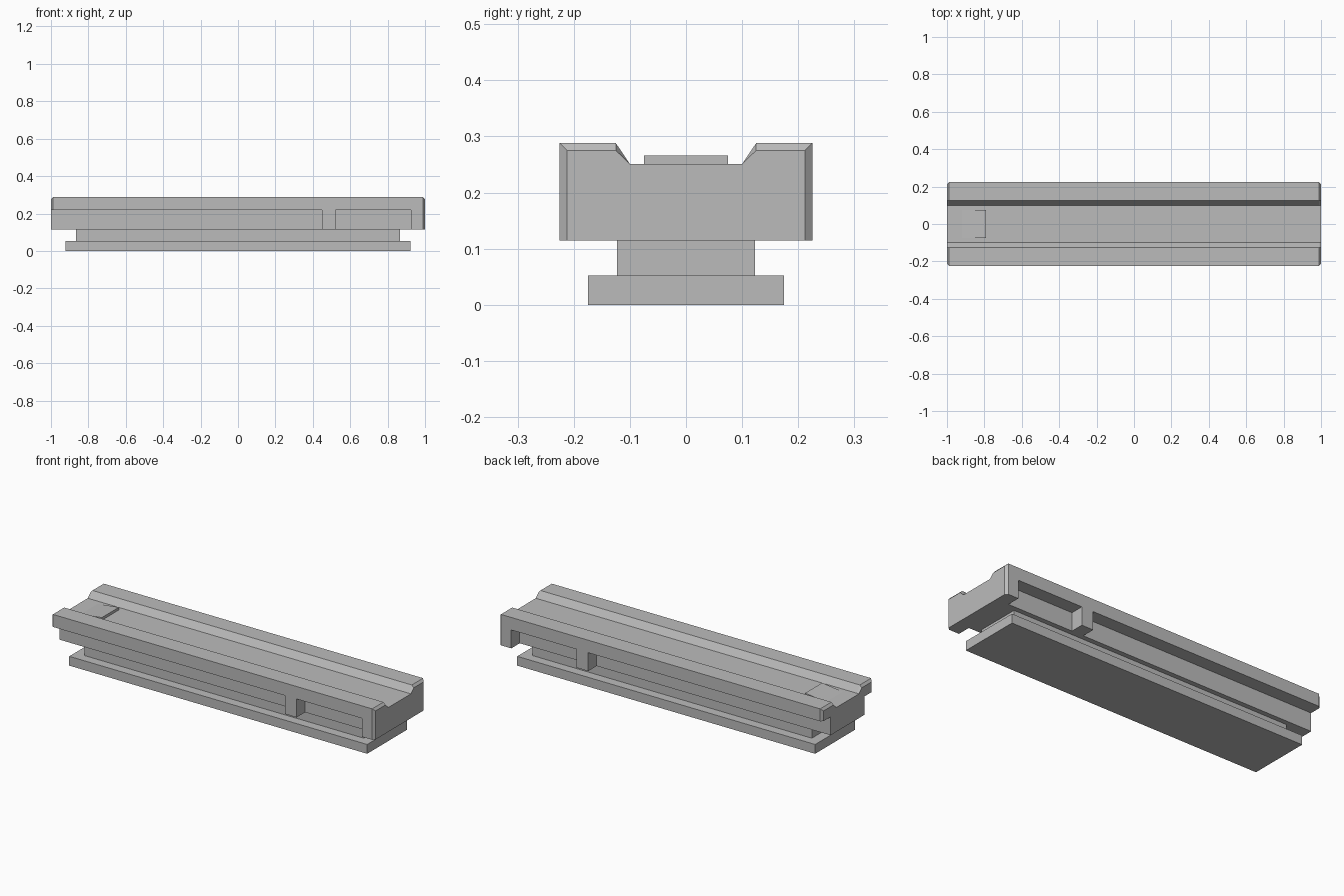
import bpy
import bmesh

old = bpy.data.objects.get("Cube")
if old:
    bpy.data.objects.remove(old, do_unlink=True)

grey = bpy.data.materials.new("plain_grey")
grey.use_nodes = True
grey.diffuse_color = (0.5, 0.5, 0.5, 1)
grey.node_tree.nodes["Principled BSDF"].inputs["Base Color"].default_value = (0.5, 0.5, 0.5, 1)


def finish(name, bm):
    bmesh.ops.recalc_face_normals(bm, faces=bm.faces)
    mesh = bpy.data.meshes.new(name)
    bm.to_mesh(mesh)
    bm.free()
    mesh.materials.append(grey)
    obj = bpy.data.objects.new(name, mesh)
    bpy.context.collection.objects.link(obj)
    return obj


def loft(name, rings):
    """Skin closed rings of 3D points and cap both ends."""
    bm = bmesh.new()
    loops = [[bm.verts.new(p) for p in ring] for ring in rings]
    n = len(loops[0])
    for a, b in zip(loops, loops[1:]):
        for i in range(n):
            j = (i + 1) % n
            bm.faces.new((a[i], a[j], b[j], b[i]))
    bm.faces.new(loops[0])
    bm.faces.new(loops[-1])
    return finish(name, bm)


def box(name, x0, x1, y0, y1, z0, z1):
    return loft(name, [[(x, y0, z0), (x, y1, z0), (x, y1, z1), (x, y0, z1)] for x in (x0, x1)])


# Base plate and the narrower neck above it
box("base_plate", -0.922, 0.922, -0.175, 0.175, 0, 0.052)
box("neck", -0.865, 0.865, -0.123, 0.123, 0.05, 0.12)


# Grooved rail body with chamfered ends
def section(x, inset):
    half = [(0.225 - inset, 0.115), (0.225 - inset, 0.288 - inset),
            (0.125, 0.288 - inset), (0.1, 0.251)]
    pts = half + [(-y, z) for y, z in reversed(half)]
    return [(x, y, z) for y, z in pts]


body = loft("rail_body", [section(-1, 0.013), section(-0.988, 0),
                          section(0.988, 0), section(1, 0.013)])

# Side slots: a long one open at the end, a short one behind the post
cutters = []
for side in (-1, 1):
    for x0, x1 in ((-1.1, 0.448), (0.52, 0.924)):
        y0, y1 = sorted((side * 0.15, side * 0.3))
        cutter = box("slot_cutter", x0, x1, y0, y1, 0.05, 0.218)
        cutter.hide_render = True
        cutters.append(cutter)
        mod = body.modifiers.new("slot", "BOOLEAN")
        mod.operation = "DIFFERENCE"
        mod.solver = "EXACT"
        mod.object = cutter

bpy.context.view_layer.update()
cut = bpy.data.meshes.new_from_object(body.evaluated_get(bpy.context.evaluated_depsgraph_get()))
body.modifiers.clear()
body.data = cut
for cutter in cutters:
    bpy.data.objects.remove(cutter, do_unlink=True)

# Shallow catch ramp on the groove floor
loft("catch_ramp", [[(-0.92, y, 0.25), (-0.79, y, 0.25), (-0.79, y, 0.266), (-0.92, y, 0.251)]
                    for y in (-0.075, 0.075)])
